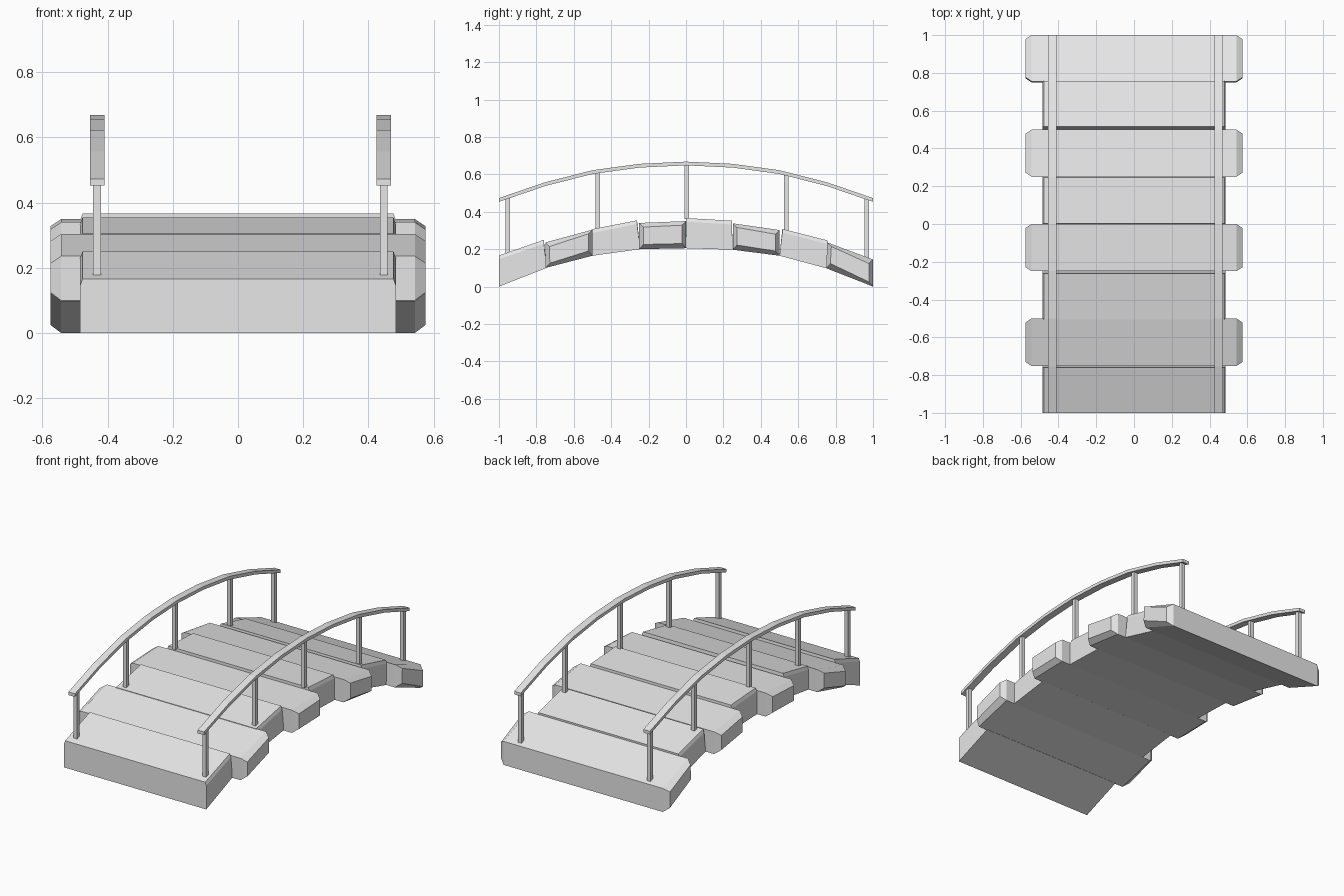
import bpy
import bmesh

cube = bpy.data.objects.get("Cube")
if cube:
    bpy.data.objects.remove(cube, do_unlink=True)

grey = bpy.data.materials.new("plain_grey")
grey.use_nodes = True
COLOUR = (0.8, 0.8, 0.8, 1)
grey.diffuse_color = COLOUR
grey.node_tree.nodes["Principled BSDF"].inputs["Base Color"].default_value = COLOUR


def loft(name, sections):
    """Skin a closed solid through matching rings of points."""
    bm = bmesh.new()
    rings = [[bm.verts.new(p) for p in s] for s in sections]
    n = len(rings[0])
    for a, b in zip(rings, rings[1:]):
        for i in range(n):
            j = (i + 1) % n
            bm.faces.new((a[i], a[j], b[j], b[i]))
    bm.faces.new(rings[0])
    bm.faces.new(rings[-1][::-1])
    bmesh.ops.recalc_face_normals(bm, faces=bm.faces)
    mesh = bpy.data.meshes.new(name)
    bm.to_mesh(mesh)
    bm.free()
    mesh.materials.append(grey)
    obj = bpy.data.objects.new(name, mesh)
    bpy.context.collection.objects.link(obj)


def plank(name, profile, half, chamfer, inset_y, inset_low, inset_top):
    """Profile order: front low, front top, back top, back low."""
    ends = [(y + dy * inset_y, z + dz) for (y, z), dy, dz in zip(
        profile, (1, 1, -1, -1), (inset_low, -inset_top, -inset_top, inset_low))]
    rows = [(-half, ends), (chamfer - half, profile),
            (half - chamfer, profile), (half, ends)]
    loft(name, [[(x, y, z) for y, z in prof] for x, prof in rows])


# Deck: narrow and wide planks alternate along the arch
narrow = [
    [(-1, 0), (-1, .166), (-.76, .25), (-.745, .10)],
    [(-.5, .165), (-.505, .306), (-.262, .354), (-.245, .20)],
    [(0, .205), (.003, .366), (.245, .352), (.25, .197)],
    [(.5, .165), (.515, .308), (.757, .247), (.75, .098)],
]
wide = [
    [(-.75, .10), (-.752, .236), (-.5, .304), (-.5, .165)],
    [(-.25, .20), (-.25, .34), (0, .35), (0, .205)],
    [(.25, .197), (.25, .338), (.5, .302), (.5, .165)],
    [(.75, .098), (.755, .236), (1, .145), (1, 0)],
]
for i, (n, w) in enumerate(zip(narrow, wide), 1):
    plank(f"narrow_plank_{i}", n, .484, .007, 0, 0, .02)
    plank(f"wide_plank_{i}", w, .575, .033, .022, .025, .022)

# Handrails: shallow arched bars on five square posts
arch = [(-1, .473), (-.755, .557), (-.5, .622), (-.25, .656), (0, .668),
        (.25, .656), (.5, .622), (.755, .557), (1, .473)]
posts = [(-.953, .175), (-.473, .30), (.005, .36), (.537, .29), (.967, .15)]


def rail_height(y):
    for (y0, z0), (y1, z1) in zip(arch, arch[1:]):
        if y0 <= y <= y1:
            return z0 + (z1 - z0) * (y - y0) / (y1 - y0)


for side, cx in (("right", -.432), ("left", .447)):
    loft(f"{side}_handrail", [
        [(cx - .022, y, z - .02), (cx + .022, y, z - .02),
         (cx + .022, y, z), (cx - .022, y, z)] for y, z in arch])
    for i, (y, base) in enumerate(posts, 1):
        top = rail_height(y) - .01
        r = .012
        loft(f"{side}_post_{i}", [
            [(cx - r, y - r, z), (cx + r, y - r, z),
             (cx + r, y + r, z), (cx - r, y + r, z)] for z in (base, top)])
